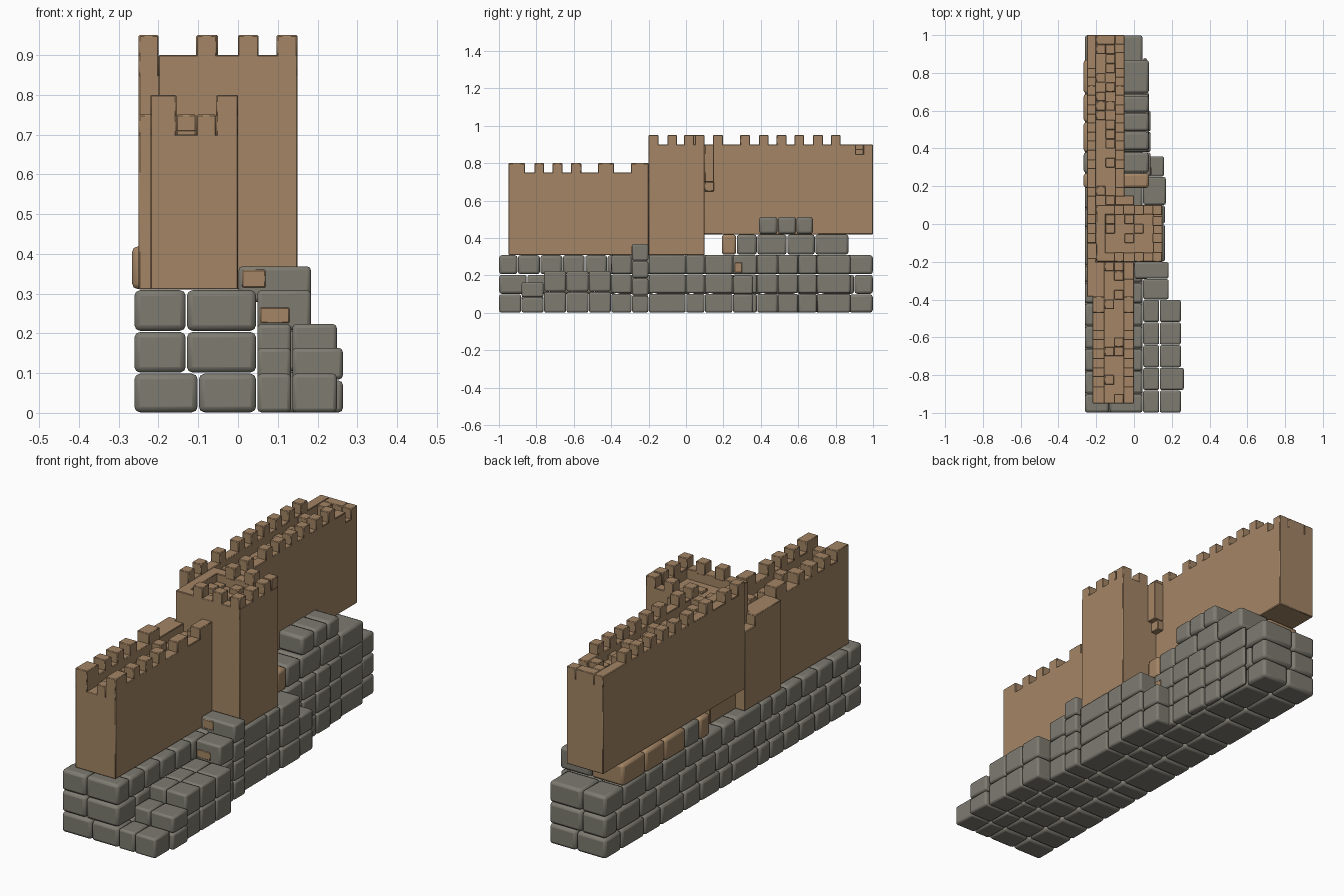
import bpy, bmesh, math, random

if "Cube" in bpy.data.objects:
    bpy.data.objects.remove(bpy.data.objects["Cube"])
random.seed(4)

def material(name, col):
    m = bpy.data.materials.new(name)
    m.diffuse_color = (*col, 1)
    m.use_nodes = True
    m.node_tree.nodes["Principled BSDF"].inputs["Base Color"].default_value = m.diffuse_color
    return m

TAN = material("sandstone", (0.37, 0.235, 0.13))
GREY = material("grey stone", (0.205, 0.197, 0.163))

def build(name, boxes, mat, bevel, segs, gap=0.0):
    """One object out of many (x0,x1,y0,y1,z0,z1) boxes with rounded edges."""
    bm = bmesh.new()
    for x0, x1, y0, y1, z0, z1 in boxes:
        vs = bmesh.ops.create_cube(bm, size=1)["verts"]
        for v in vs:
            v.co.x = (x0 + x1) / 2 + v.co.x * (x1 - x0 - gap)
            v.co.y = (y0 + y1) / 2 + v.co.y * (y1 - y0 - gap)
            v.co.z = (z0 + z1) / 2 + v.co.z * (z1 - z0 - gap)
    me = bpy.data.meshes.new(name)
    bm.to_mesh(me)
    bm.free()
    me.materials.append(mat)
    ob = bpy.data.objects.new(name, me)
    bpy.context.collection.objects.link(ob)
    if bevel:
        b = ob.modifiers.new("rounded edges", "BEVEL")
        b.width, b.segments = bevel, segs
    bpy.context.view_layer.objects.active = ob
    ob.select_set(True)
    bpy.ops.object.shade_smooth_by_angle(angle=math.radians(40))
    ob.select_set(False)
    return ob

def spans(cuts):
    return list(zip(cuts[:-1], cuts[1:]))

def rubble(x0, x1, y0, y1, floor):
    """Loose square blocks on a walkway, on a 0.05 grid."""
    out = []
    for i in range(round((x1 - x0) / 0.05)):
        for j in range(round((y1 - y0) / 0.05)):
            if random.random() < 0.35:
                x, y = x0 + i * 0.05, y0 + j * 0.05
                out.append((x, x + 0.05, y, y + 0.05, floor - 0.02,
                            floor + random.choice((0.012, 0.025, 0.05))))
    return out

# ---- stone base: long core, three courses ----
YC = [-1, -.88, -.76, -.64, -.52, -.4, -.29, -.2, 0, .1, .25, .38, .56, .69, .87, 1]
ROWS = [(0, .1), (.1, .205), (.205, .31)]
core = []
for r, (z0, z1) in enumerate(ROWS):
    mid = (-.1, -.13, -.13)[r]
    shift = (0, .03, -.02)[r]
    cuts = [y if abs(y) == 1 else y + shift for y in YC]
    for y0, y1 in spans(cuts):
        for x0, x1 in spans([-.262, mid, .047]):
            core.append((x0, x1, y0, y1, z0, z1))
build("base_core_stones", core, GREY, 0.014, 2, 0.003)

# ---- stepped stones on the right of the base: y0, y1, x reach, top ----
STEPS = [(-1, -.88, .25, .1), (-.88, -.76, .265, .165), (-.76, -.64, .25, .225),
         (-.64, -.52, .25, .225), (-.52, -.4, .25, .225), (-.4, -.29, .185, .31),
         (-.29, -.2, .185, .37), (-.2, 0, .165, .31), (0, .1, .165, .31),
         (.1, .25, .17, .31), (.25, .36, .16, .2), (.25, .38, .09, .31),
         (.38, .49, .09, .31), (.49, .6, .09, .31), (.6, .7, .08, .31),
         (.7, .88, .07, .31)]
steps = []
for y0, y1, reach, top in STEPS:
    n = max(1, round(top / .1))
    xs = [.047, .135, reach] if reach > .2 else [.047, reach]
    for k in range(n):
        for x0, x1 in spans(xs):
            steps.append((x0 if k < 3 else 0, x1, y0, y1, top * k / n, top * (k + 1) / n))
build("base_step_stones", steps, GREY, 0.014, 2, 0.003)

# ---- upper courses below the rear wall ----
upper, sandy = [], []
for y0, y1 in spans([.19, .27, .38, .54, .69, .87]):
    right = sandy if y0 == .19 else upper
    right.append((-.09, .08, y0, y1, .31, .42))
    left = upper if y0 == .27 else sandy
    left.append((-.268, -.09, y0, y1, .31, .42))
for y0, y1 in spans([.39, .49, .59, .68]):
    upper.append((-.06, .08, y0, y1, .42, .515))
build("upper_stones", upper, GREY, 0.014, 2, 0.003)
build("upper_sandy_stones", sandy, TAN, 0.014, 2, 0.003)

# ---- sandy patches showing on a few stones ----
build("sandy_patches", [(.01, .07, -.291, -.283, .315, .36),
                        (.055, .13, -.401, -.393, .225, .265),
                        (.083, .0925, .26, .3, .215, .27)], TAN, 0.003, 1)

# ---- front wall with walkway ----
w = [(-.22, 0, -.95, -.2, .31, .7),
     (-.22, -.155, -.95, -.2, .69, .75), (-.055, 0, -.95, -.2, .69, .75),
     (-.105, -.055, -.95, -.9, .69, .75)]
for y0, y1 in [(-.95, -.86), (-.81, -.76), (-.715, -.66), (-.615, -.56),
               (-.47, -.385), (-.295, -.2)]:
    w.append((-.055, 0, y0, y1, .74, .8))
    if y1 < -.3:
        w.append((-.22, -.155, y0, y1, .74, .8))
w += rubble(-.155, -.055, -.85, -.2, .7)
build("front_wall", w, TAN, 0.003, 1)

# ---- low buttress joining the two walls on the left ----
build("left_buttress", [(-.25, -.19, -.385, -.1, .31, .7),
                        (-.25, -.2, -.385, -.18, .69, .75)], TAN, 0.003, 1)

# ---- rear wall, higher, overhanging its stones ----
w = [(-.25, -.05, -.1, 1, .42, .85),
     (-.25, -.2, -.1, 1, .84, .9),
     (-.1, -.05, .1, .91, .84, .9), (-.1, -.05, .95, 1, .84, .9),
     (-.2, -.1, .95, 1, .84, .9)]
for y0 in (-.1, 0, .145, .29, .39, .485, .58, .68, .775):
    w.append((-.25, -.2, y0, y0 + .052, .89, .95))
    if y0 > .1:
        w.append((-.1, -.05, y0, y0 + .052, .89, .95))
w += rubble(-.2, -.1, .1, .95, .85)
build("rear_wall", w, TAN, 0.003, 1)

# ---- square tower ----
w = [(-.2, .15, -.2, .1, .31, .85),
     (-.2, .15, -.2, -.15, .84, .9), (-.2, .15, .05, .1, .84, .9),
     (-.2, -.15, -.2, .1, .84, .9), (.1, .15, -.2, .1, .84, .9)]
for x0 in (-.105, 0, .097):
    w.append((x0, x0 + .052, -.2, -.148, .89, .95))
    w.append((x0, x0 + .052, .048, .1, .89, .95))
for y0 in (-.1, -.01):
    w.append((.098, .15, y0, y0 + .052, .89, .95))
w += rubble(-.15, .1, -.15, .05, .85)
build("tower", w, TAN, 0.003, 1)

# ---- small hanging blocks in the corner of tower and rear wall ----
build("corner_blocks", [(-.06, 0, .1, .15, .7, .9), (-.06, -.02, .1, .15, .65, .7)],
      TAN, 0.003, 1)
